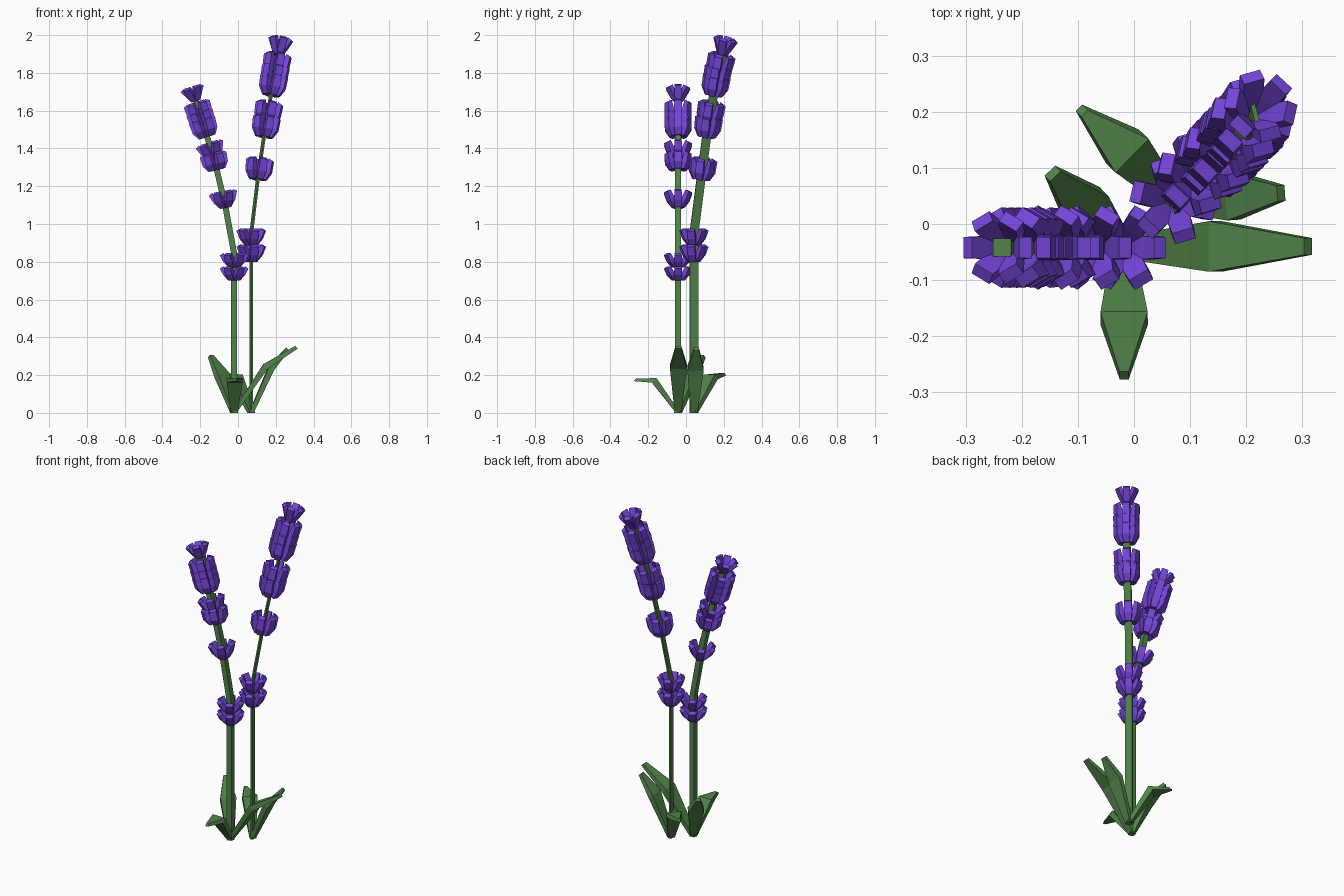
import bpy, bmesh, math
from mathutils import Vector

if "Cube" in bpy.data.objects:
    bpy.data.objects.remove(bpy.data.objects["Cube"])


def material(name, color):
    m = bpy.data.materials.new(name)
    m.diffuse_color = (*color, 1)
    m.use_nodes = True
    m.node_tree.nodes["Principled BSDF"].inputs["Base Color"].default_value = m.diffuse_color
    return m


GREEN = material("leaf green", (0.084, 0.23, 0.069))
PURPLE = material("petal purple", (0.18, 0.061, 0.70))


def finish(bm, name, mat):
    bmesh.ops.recalc_face_normals(bm, faces=bm.faces)
    me = bpy.data.meshes.new(name)
    bm.to_mesh(me)
    bm.free()
    me.materials.append(mat)
    ob = bpy.data.objects.new(name, me)
    bpy.context.collection.objects.link(ob)
    return ob


def loft(bm, sections):
    """Skin four-cornered sections into a closed solid."""
    rings = [[bm.verts.new(p) for p in s] for s in sections]
    for a, b in zip(rings, rings[1:]):
        for i in range(4):
            j = (i + 1) % 4
            bm.faces.new((a[i], a[j], b[j], b[i]))
    bm.faces.new(rings[0])
    bm.faces.new(rings[-1])


def at_height(path, z):
    """Point and direction of a stem path at height z."""
    for a, b in zip(path, path[1:]):
        if z <= b.z or b is path[-1]:
            return a.lerp(b, (z - a.z) / (b.z - a.z)), (b - a).normalized()


# Petal profiles: (height share, inner radius, outer radius, half width)
OPEN = [(0.0, 0.012, 0.030, 0.016), (0.45, 0.030, 0.058, 0.021), (1.0, 0.056, 0.076, 0.019)]
CUPPED = [(0.0, 0.015, 0.045, 0.016), (0.4, 0.035, 0.068, 0.022), (1.0, 0.050, 0.072, 0.019)]
TIP = [(0.0, 0.008, 0.024, 0.014), (0.45, 0.022, 0.042, 0.020), (1.0, 0.044, 0.064, 0.019)]


def petal_ring(bm, path, z, length, profile, azimuth):
    c, t = at_height(path, z)
    d = Vector((math.cos(azimuth), math.sin(azimuth), 0))
    side = t.cross(d).normalized()
    e1 = side.cross(t)
    for k in range(6):
        a = k * math.pi / 3
        r = e1 * math.cos(a) + side * math.sin(a)
        w = t.cross(r)
        secs = []
        for h, ri, ro, hw in profile:
            # the outer edge sits a little lower, so the ends slant
            pi = c + t * (h * length + 0.006) + r * ri
            po = c + t * (h * length - 0.006 * h) + r * ro
            secs.append([pi - w * hw, po - w * hw, po + w * hw, pi + w * hw])
        loft(bm, secs)


def leaf(name, base, mid, tip, mid_hw, tip_hw):
    base, mid, tip = Vector(base), Vector(mid), Vector(tip)
    d = Vector((tip.x - base.x, tip.y - base.y, 0)).normalized()
    w = Vector((-d.y, d.x, 0))
    bm = bmesh.new()
    secs = []
    for p, hw, th in ((base, 0.018, 0.012), (mid, mid_hw, 0.012), (tip, tip_hw, 0.007)):
        n = Vector((0, 0, 1)) * th - d * th
        if p is base:
            n = -d * th
        secs.append([p - w * hw - n, p + w * hw - n, p + w * hw + n, p - w * hw + n])
    loft(bm, secs)
    finish(bm, name, GREEN)


def plant(label, points, section, rings, azimuth):
    path = [Vector(p) for p in points]
    # Stem
    bm = bmesh.new()
    loft(bm, [[p + Vector((x, y, 0)) for x, y in section] for p in path])
    finish(bm, label + "_stem", GREEN)
    # Blossom rings
    bm = bmesh.new()
    for z, length, profile in rings:
        petal_ring(bm, path, z, length, profile, azimuth)
    finish(bm, label + "_blossoms", PURPLE)


s = 0.016
plant("left",
      [(-0.02, -0.042, 0), (-0.02, -0.042, 0.84), (-0.068, -0.042, 1.10),
       (-0.125, -0.042, 1.34), (-0.185, -0.042, 1.53), (-0.235, -0.042, 1.69)],
      [(-s, -s), (s, -s), (s, s), (-s, s)],
      [(0.70, 0.07, OPEN), (0.77, 0.07, OPEN), (1.085, 0.085, OPEN),
       (1.285, 0.09, CUPPED), (1.345, 0.085, OPEN), (1.46, 0.10, CUPPED),
       (1.50, 0.10, CUPPED), (1.55, 0.095, CUPPED), (1.65, 0.075, TIP)],
      math.pi)

plant("right",
      [(0.07, 0.042, 0), (0.07, 0.042, 0.95), (0.11, 0.085, 1.28),
       (0.148, 0.118, 1.53), (0.188, 0.160, 1.76), (0.216, 0.197, 1.92)],
      [(0.002, -0.024), (0.010, -0.022), (-0.002, 0.024), (-0.010, 0.022)],
      [(0.80, 0.085, OPEN), (0.885, 0.085, OPEN), (1.235, 0.11, CUPPED),
       (1.46, 0.11, CUPPED), (1.535, 0.11, CUPPED), (1.68, 0.11, CUPPED),
       (1.73, 0.11, CUPPED), (1.79, 0.11, CUPPED), (1.895, 0.09, TIP)],
      math.radians(47))

# Leaves around both bases
A, B = (-0.02, -0.042, 0), (0.07, 0.042, 0)
leaf("long_side_leaf", A, (0.145, -0.04, 0.245), (0.31, -0.04, 0.348), 0.045, 0.015)
leaf("front_leaf", A, (-0.0175, -0.168, 0.172), (-0.0175, -0.27, 0.175), 0.042, 0.008)
leaf("left_leaf", A, (-0.085, 0.027, 0.20), (-0.145, 0.09, 0.30), 0.044, 0.013)
leaf("back_leaf", B, (-0.012, 0.13, 0.19), (-0.093, 0.202, 0.205), 0.042, 0.008)
leaf("short_side_leaf", B, (0.175, 0.05, 0.235), (0.262, 0.055, 0.338), 0.043, 0.014)
